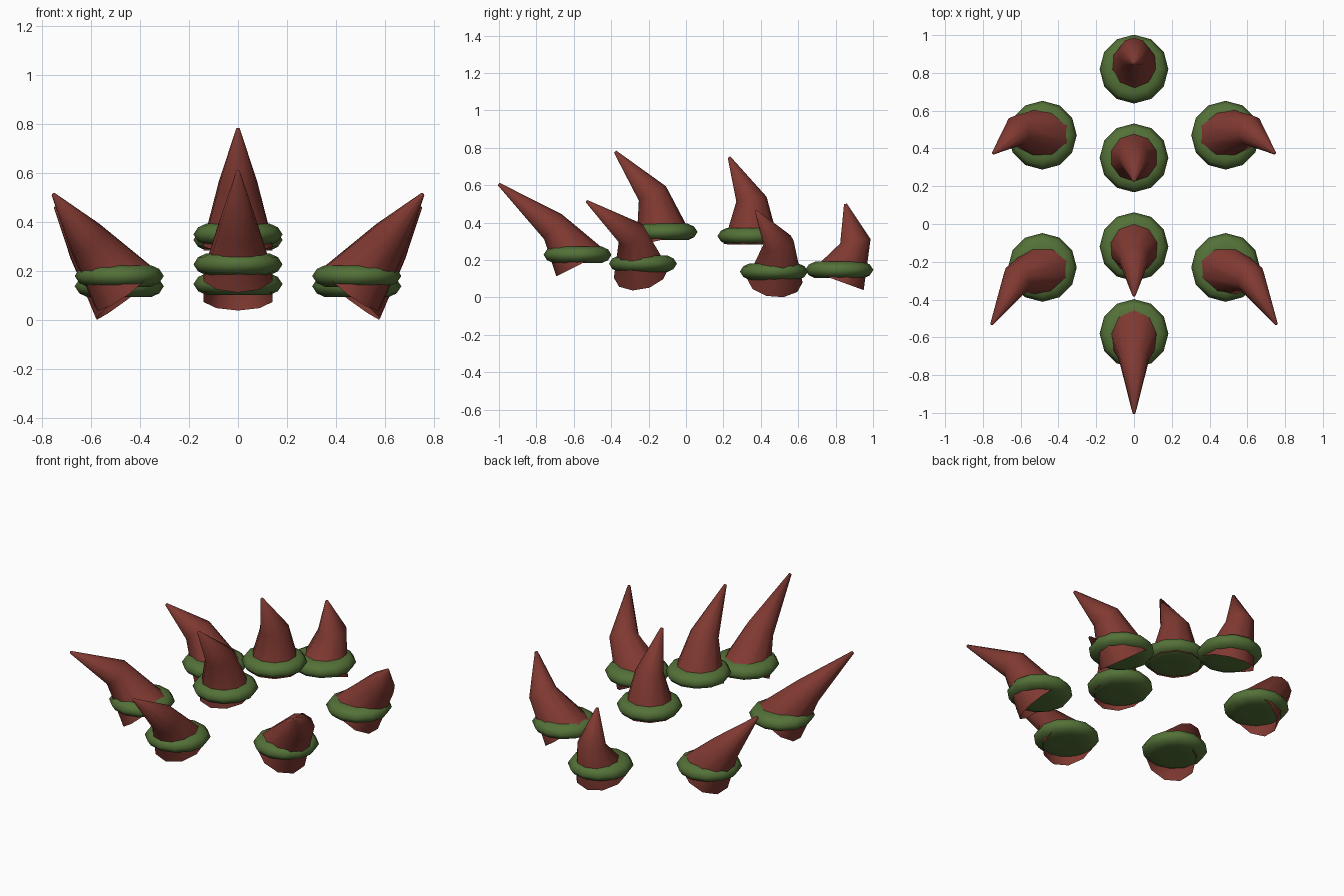
import bpy, math
from mathutils import Matrix, Vector

if "Cube" in bpy.data.objects:
    bpy.data.objects.remove(bpy.data.objects["Cube"])


def material(name, col):
    m = bpy.data.materials.new(name)
    m.diffuse_color = (*col, 1)
    m.use_nodes = True
    m.node_tree.nodes["Principled BSDF"].inputs["Base Color"].default_value = m.diffuse_color
    return m


RED = material("brick red", (0.216, 0.041, 0.031))
GREEN = material("moss green", (0.088, 0.165, 0.039))


def make(name, verts, faces, mat):
    me = bpy.data.meshes.new(name)
    me.from_pydata(verts, [], faces)
    me.materials.append(mat)
    for p in me.polygons:
        p.use_smooth = True
    ob = bpy.data.objects.new(name, me)
    bpy.context.collection.objects.link(ob)
    return ob


def bridge(rings, n):
    # quads between consecutive rings of n vertices
    return [(r * n + i, r * n + (i + 1) % n, (r + 1) * n + (i + 1) % n, (r + 1) * n + i)
            for r in range(rings - 1) for i in range(n)]


def horn(name, base, tilt, roll, bend, bend_tilt, tip):
    # open cone with one kink: base ring, bend ring, small tip ring
    n = 10
    rot = Matrix.Rotation(math.radians(roll), 3, 'Y') @ Matrix.Rotation(math.radians(tilt), 3, 'X')
    verts = []
    for (y, z), r, a in (((0, 0), 0.149, 0), (bend, 0.082, bend_tilt), (tip, 0.008, 30)):
        lean = Matrix.Rotation(math.radians(a), 3, 'X')
        for i in range(n):
            t = math.tau * i / n
            p = lean @ Vector((r * math.sin(t), -r * math.cos(t), 0)) + Vector((0, y, z))
            verts.append(Vector(base) + rot @ p)
    make(name, verts, bridge(3, n) + [tuple(range(2 * n, 3 * n))], RED)


def collar(name, x, y, z):
    # rounded closed disc around the horn
    n = 12
    prof = [(0.06, -0.042), (0.13, -0.044), (0.163, -0.029), (0.182, 0),
            (0.163, 0.029), (0.13, 0.044), (0.06, 0.042)]
    verts = [(x + r * math.sin(math.tau * i / n), y - r * math.cos(math.tau * i / n), z + h)
             for r, h in prof for i in range(n)]
    k = len(prof)
    faces = bridge(k, n) + [tuple(reversed(range(n))), tuple(range((k - 1) * n, k * n))]
    make(name, verts, faces, GREEN)


# name, horn base, tilt, roll, bend point, bend tilt, tip point, collar centre
PARTS = [
    ("front", (0, -0.56, 0.18), 27, 0, (-0.045, 0.245), 28, (-0.20, 0.58), (0, -0.58, 0.228)),
    ("mid_front", (0, -0.12, 0.31), 13, 0, (-0.003, 0.253), 15, (-0.147, 0.516), (0, -0.12, 0.35)),
    ("mid_back", (0, 0.35, 0.285), 0, 0, (0, 0.24), 9, (-0.12, 0.465), (0, 0.35, 0.328)),
    ("back", (0, 0.81, 0.09), -20, 0, (0.018, 0.23), 28, (-0.10, 0.40), (0, 0.82, 0.147)),
    ("side_front", (0.465, -0.24, 0.13), 12, 37, (0.005, 0.262), 20, (-0.184, 0.53), (0.485, -0.23, 0.18)),
    ("side_back", (0.465, 0.475, 0.09), -5, 37, (-0.003, 0.255), 15, (-0.14, 0.455), (0.485, 0.47, 0.138)),
]

for name, base, tilt, roll, bend, bt, tip, ring in PARTS:
    for s, side in ((1, "right"), (-1, "left")) if roll else ((1, "centre"),):
        horn(f"{name}_horn_{side}", (s * base[0], base[1], base[2]), tilt, s * roll, bend, bt, tip)
        collar(f"{name}_collar_{side}", s * ring[0], ring[1], ring[2])
